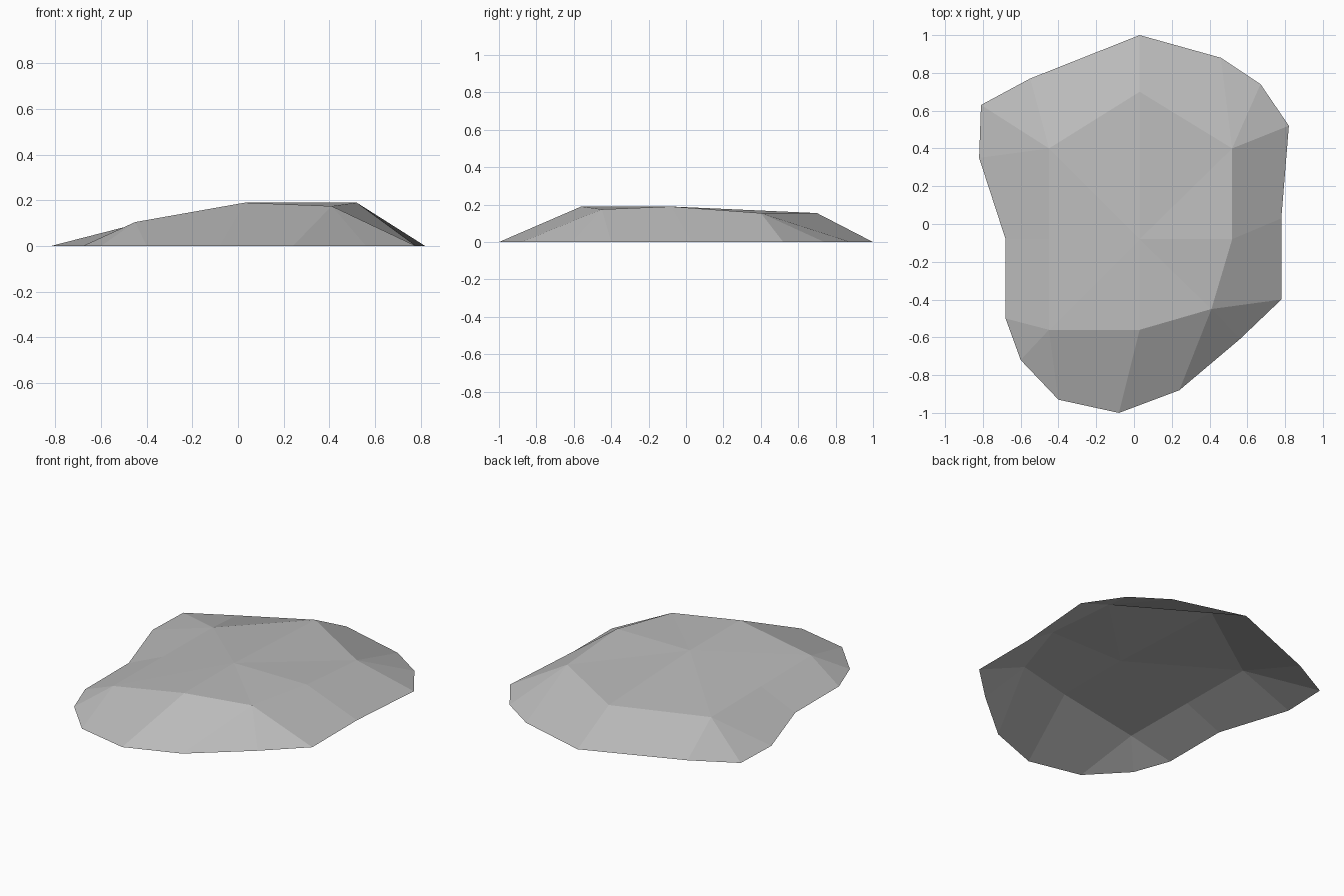
import bpy
import bmesh

cube = bpy.data.objects.get("Cube")
if cube:
    bpy.data.objects.remove(cube, do_unlink=True)

# Stone grey
stone = bpy.data.materials.new("stone grey")
stone.use_nodes = True
grey = (0.5, 0.5, 0.5, 1.0)
stone.diffuse_color = grey
bsdf = next(n for n in stone.node_tree.nodes if n.type == 'BSDF_PRINCIPLED')
bsdf.inputs["Base Color"].default_value = grey
bsdf.inputs["Roughness"].default_value = 0.9

# Each raised shoulder point, counter-clockwise from the back,
# with the ground rim points that fan out from it
shoulders = [
    ((0.03, 0.70, 0.155), [(0.03, 1.0)]),
    ((-0.45, 0.40, 0.095), [(-0.55, 0.77), (-0.81, 0.63), (-0.82, 0.35)]),
    ((-0.45, -0.08, 0.10), [(-0.68, -0.08)]),
    ((-0.45, -0.56, 0.105), [(-0.68, -0.50), (-0.60, -0.72), (-0.40, -0.93)]),
    ((0.03, -0.56, 0.19), [(-0.08, -1.0)]),
    ((0.41, -0.45, 0.175), [(0.24, -0.88), (0.56, -0.61), (0.78, -0.40)]),
    ((0.52, -0.08, 0.19), [(0.78, 0.03)]),
    ((0.52, 0.40, 0.155), [(0.82, 0.52), (0.67, 0.74), (0.46, 0.88)]),
]

bm = bmesh.new()
tops = [bm.verts.new(p) for p, _ in shoulders]
rims = [[bm.verts.new((x, y, 0)) for x, y in fan] for _, fan in shoulders]
crown = bm.verts.new((0.03, -0.08, 0.19))

# Sloping sides: fans around the shoulders, joined by quads
for i, fan in enumerate(rims):
    j = (i + 1) % len(rims)
    for p, q in zip(fan, fan[1:]):
        bm.faces.new((tops[i], p, q))
    bm.faces.new((tops[i], fan[-1], rims[j][0], tops[j]))

# Top: facets around the crown, open underneath
for i, top in enumerate(tops):
    bm.faces.new((crown, top, tops[(i + 1) % len(tops)]))

mesh = bpy.data.meshes.new("flat_rock")
bm.to_mesh(mesh)
bm.free()
mesh.materials.append(stone)
rock = bpy.data.objects.new("flat_rock", mesh)
bpy.context.collection.objects.link(rock)
